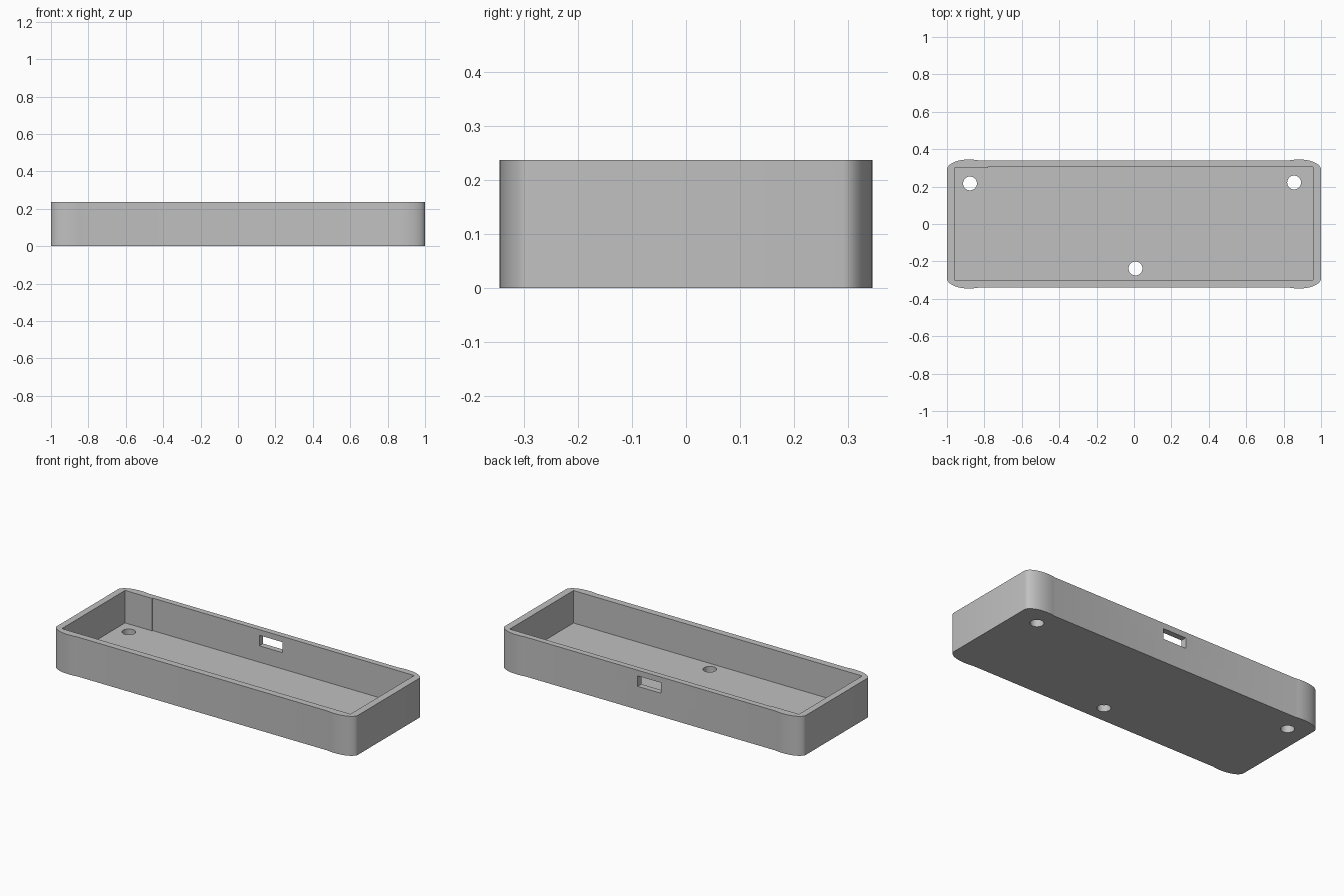
import bpy
import bmesh
import math

HEIGHT = 0.237
FLOOR = 0.042

cube = bpy.data.objects.get("Cube")
if cube:
    bpy.data.objects.remove(cube, do_unlink=True)

grey = bpy.data.materials.new("plain grey")
grey.use_nodes = True
colour = (0.53, 0.53, 0.53, 1)
grey.diffuse_color = colour
grey.node_tree.nodes["Principled BSDF"].inputs["Base Color"].default_value = colour


def prism(name, outline, z0, z1):
    """Extrude a flat outline between two heights."""
    bm = bmesh.new()
    face = bm.faces.new([bm.verts.new((x, y, z0)) for x, y in outline])
    top = bmesh.ops.extrude_face_region(bm, geom=[face])["geom"]
    bmesh.ops.translate(bm, vec=(0, 0, z1 - z0),
                        verts=[v for v in top if isinstance(v, bmesh.types.BMVert)])
    bmesh.ops.recalc_face_normals(bm, faces=bm.faces)
    mesh = bpy.data.meshes.new(name)
    bm.to_mesh(mesh)
    bm.free()
    mesh.materials.append(grey)
    obj = bpy.data.objects.new(name, mesh)
    bpy.context.collection.objects.link(obj)
    return obj


def rectangle(x0, x1, y0, y1):
    return [(x0, y0), (x1, y0), (x1, y1), (x0, y1)]


def circle(cx, cy, r, n=32):
    return [(cx + r * math.cos(math.tau * i / n), cy + r * math.sin(math.tau * i / n))
            for i in range(n)]


# Rounded corner that swells slightly past the long wall, then eases back to it
def corner(steps=10):
    pts = []
    for i in range(steps + 1):
        a = math.pi / 2 * i / steps
        pts.append((0.885 + 0.115 * math.cos(a), 0.29 + 0.055 * math.sin(a)))
    for i in range(1, 5):
        t = i / 4
        pts.append((0.885 - 0.055 * t, 0.345 - 0.005 * t * t))
    return pts


quarter = corner()
outline = (quarter
           + [(-x, y) for x, y in reversed(quarter)]
           + [(-x, -y) for x, y in quarter]
           + [(x, -y) for x, y in reversed(quarter)])
tray = prism("tray", outline, 0, HEIGHT)

# Cavity with a shallow step in the back wall, wall slot and floor holes
cavity = [(-0.96, -0.3), (0.957, -0.3), (0.957, 0.305),
          (-0.78, 0.305), (-0.78, 0.3), (-0.96, 0.3)]
cutters = [prism("cavity_cutter", cavity, FLOOR, 0.4),
           prism("slot_cutter", rectangle(-0.072, 0.083, 0.25, 0.4), 0.14, 0.203)]
for x, y in [(-0.877, 0.217), (0.856, 0.222), (0.008, -0.238)]:
    cutters.append(prism("hole_cutter", circle(x, y, 0.037), -0.1, 0.1))

for cutter in cutters:
    cutter.hide_render = True
    mod = tray.modifiers.new(cutter.name, "BOOLEAN")
    mod.operation = "DIFFERENCE"
    mod.solver = "EXACT"
    mod.object = cutter

# Keep the cut result and drop the cutters
graph = bpy.context.evaluated_depsgraph_get()
result = bpy.data.meshes.new_from_object(tray.evaluated_get(graph))
tray.modifiers.clear()
tray.data = result
for cutter in cutters:
    bpy.data.objects.remove(cutter, do_unlink=True)

bpy.ops.object.select_all(action="DESELECT")
tray.select_set(True)
bpy.context.view_layer.objects.active = tray
bpy.ops.object.shade_smooth_by_angle(angle=math.radians(35))
